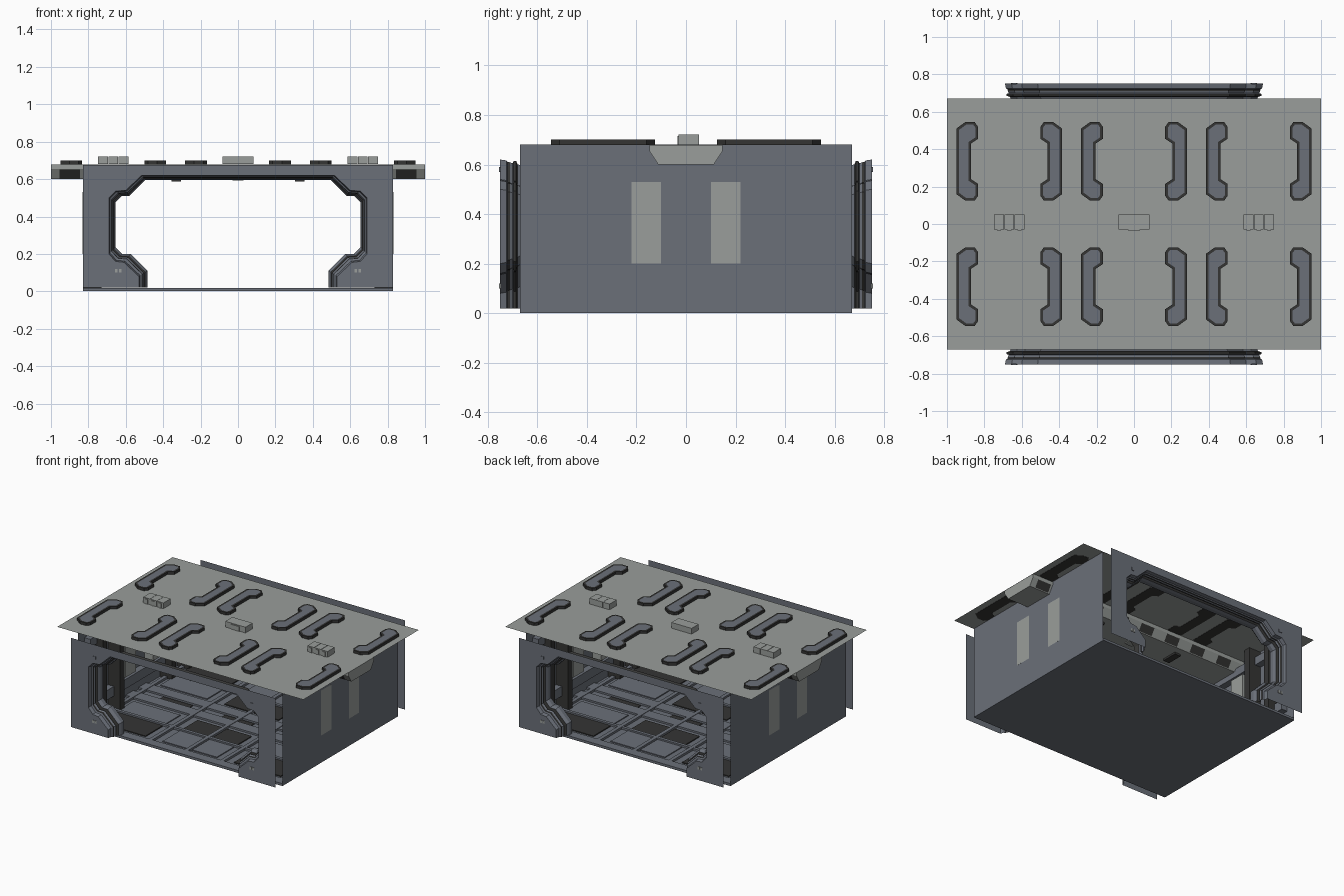
import bpy, bmesh, math
from mathutils import Vector

if "Cube" in bpy.data.objects:
    bpy.data.objects.remove(bpy.data.objects["Cube"])


def material(name, rgb):
    m = bpy.data.materials.new(name)
    m.diffuse_color = (*rgb, 1)
    m.use_nodes = True
    m.node_tree.nodes["Principled BSDF"].inputs["Base Color"].default_value = m.diffuse_color
    return m


BLUE = material("blue_grey_metal", (0.145, 0.16, 0.19))
LIGHT = material("light_grey_metal", (0.32, 0.34, 0.325))
DARK = material("dark_rubber", (0.035, 0.035, 0.034))


def finish(name, bm, mats):
    me = bpy.data.meshes.new(name)
    bm.to_mesh(me)
    bm.free()
    for m in mats:
        me.materials.append(m)
    ob = bpy.data.objects.new(name, me)
    bpy.context.collection.objects.link(ob)
    return ob


def box(name, lo, hi, mat):
    bm = bmesh.new()
    bmesh.ops.create_cube(bm, size=1)
    for v in bm.verts:
        v.co = [(a + b) / 2 + c * (b - a) for a, b, c in zip(lo, hi, v.co)]
    return finish(name, bm, [mat])


def sheet(name, pts, mat):
    bm = bmesh.new()
    bm.faces.new([bm.verts.new(p) for p in pts])
    return finish(name, bm, [mat])


def prism(name, pts, vec, mats, rim=0):
    """Extrude an outline; an optional rim leaves an inset top in the second colour."""
    bm = bmesh.new()
    base = bm.faces.new([bm.verts.new(p) for p in pts])
    ext = bmesh.ops.extrude_face_region(bm, geom=[base], use_keep_orig=True)["geom"]
    bmesh.ops.translate(bm, vec=vec, verts=[g for g in ext if isinstance(g, bmesh.types.BMVert)])
    bmesh.ops.recalc_face_normals(bm, faces=bm.faces[:])
    if rim:
        top = max(bm.faces, key=lambda f: f.calc_center_median().dot(Vector(vec)))
        bmesh.ops.inset_region(bm, faces=[top], thickness=rim, use_even_offset=True)
        top.material_index = 1
    return finish(name, bm, mats)


# Outer shell: side walls, floor sheet and overhanging roof sheet
W, D, H = 0.83, 0.67, 0.68
sheet("roof", [(-1, -D, H), (1, -D, H), (1, D, H), (-1, D, H)], LIGHT)
sheet("underside", [(-W, -D, 0), (-W, D, 0), (W, D, 0), (W, -D, 0)], BLUE)
for s in (-1, 1):
    sheet("side_wall", [(s * W, -D, 0), (s * W, D, 0), (s * W, D, H), (s * W, -D, H)], BLUE)

# Doorway half profiles: wide mouth and narrow throat
MOUTH = [(.53, .02), (.53, .08), (.61, .155), (.655, .16), (.69, .20),
         (.69, .50), (.655, .535), (.60, .54), (.515, .62)]
THROAT = [(.485, .02), (.485, .11), (.575, .20), (.62, .20), (.655, .235),
          (.655, .475), (.62, .51), (.58, .51), (.495, .595)]


def arch(t):
    half = [(a + (c - a) * t, b + (d - b) * t) for (a, b), (c, d) in zip(MOUTH, THROAT)]
    return half + [(-x, z) for x, z in reversed(half)]


# End plates with stepped door frames: (y, narrowing, dark band after this ring)
RINGS = [(.75, 0, 0), (.725, .15, 0), (.72, .4, 1), (.71, .45, 0), (.70, .6, 0),
         (.695, .25, 1), (.685, .25, 1), (.68, .75, 0), (.66, 1, 0), (.63, 1, 1), (.61, .4, 1)]
for s in (-1, 1):
    outer = [(-W, .02), (-W, .675), (W, .675), (W, .02)]
    sheet("end_plate", [(x, s * .75, z) for x, z in arch(0) + outer], BLUE)
    bm = bmesh.new()
    rings = [[bm.verts.new((x, s * y, z)) for x, z in arch(t)] for y, t, _ in RINGS]
    for k in range(len(RINGS) - 1):
        for i in range(len(rings[0]) - 1):
            f = bm.faces.new((rings[k][i], rings[k][i + 1], rings[k + 1][i + 1], rings[k + 1][i]))
            f.material_index = RINGS[k][2]
    finish("door_frame", bm, [BLUE, DARK])
    # Plate bolts and the sill
    for m in (-1, 1):
        for dx in (-.01, .01):
            cx = m * .64 + dx
            box("lower_bolt", (cx - .007, s * .75 - .004, .10), (cx + .007, s * .75 + .004, .12), LIGHT)
        box("upper_bolt", (m * .64 - .012, s * .75 - .004, .57), (m * .64 + .012, s * .75 + .004, .59), BLUE)
    y0, y1 = sorted((s * .60, s * .67))
    box("door_sill", (-W, y0, .001), (W, y1, .018), BLUE)

# Roof grip pads: three mirrored pairs in two rows
PAD = [(.283, .16), (.235, .125), (.185, .125), (.167, .15), (.167, .215), (.205, .24)]
PAD += [(x, .67 - y) for x, y in reversed(PAD)]
for cx in (-.667, 0, .667):
    for m in (-1, 1):
        for s in (-1, 1):
            prism("roof_pad", [(cx + m * x, s * y, H - .0015) for x, y in PAD],
                  (0, 0, .0215), [DARK, BLUE], rim=.014)

# Roof blocks along the middle
for cx, n in ((-.667, 3), (0, 1), (.667, 3)):
    w = .166 / n
    for i in range(n):
        x0 = cx - .083 + i * w
        box("roof_block", (x0 + .001, -.03, H), (x0 + w - .001, .052, .722), LIGHT)
        box("block_tab", (x0 + w * .3, -.035, H), (x0 + w * .7, -.03, .715), LIGHT)

# Ceiling cross beam running out to both overhangs, with dark sloped inserts
SECT = [(-.148, .679), (-.148, .655), (-.112, .60), (.112, .60), (.148, .655), (.148, .679)]
prism("cross_beam", [(-1, y, z) for y, z in SECT], (2, 0, 0), [LIGHT])
for cx in (-.90, -.667, -.44, -.22, 0, .22, .44, .667, .90):
    for s in (-1, 1):
        a, b = (s * .1165, .604), (s * .1475, .652)
        sheet("beam_insert", [(cx - .055, *a), (cx + .055, *a), (cx + .055, *b), (cx - .055, *b)], DARK)
for cx in (-.33, .33):
    box("ceiling_clip", (cx - .025, -.06, .586), (cx + .025, .06, .60), DARK)
box("ceiling_lamp", (-.03, -.06, .592), (.03, .06, .60), LIGHT)

# Floor: ribs and panels
for s in (-1, 1):
    y0, y1 = sorted((s * .03, s * .12))
    box("floor_walkway", (-W, y0, .001), (W, y1, .014), BLUE)
    for cx, half, mat in ((-.55, .19, DARK), (-.12, .10, BLUE), (.12, .10, BLUE), (.55, .19, DARK)):
        for c, h in ((.24, .085), (.46, .10)):
            m = mat if c > .3 else (BLUE if mat is DARK else DARK)
            box("floor_panel", (cx - half, s * c - h, .001), (cx + half, s * c + h, .008), m)
    box("floor_rib", (-W, s * .342 - .012, .001), (W, s * .342 + .012, .016), BLUE)
for x in (-.78, -.29, 0, .29, .78):
    box("floor_rib", (x - .014, -.62, .001), (x + .014, .62, .017), BLUE)
for x in (-.5, 0, .5):
    box("floor_strip", (x - .12, -.02, .001), (x + .12, .02, .006), DARK)

# Inner wall ribs and wall lockers that show through the skin
for m in (-1, 1):
    for y in (-.5, -.3, .3, .5):
        x0, x1 = sorted((m * .73, m * .828))
        box("wall_rib", (x0, y - .025, .001), (x1, y + .025, .675), DARK)
    x0, x1 = sorted((m * .78, m * .828))
    box("wall_rail", (x0, -.6, .10), (x1, .6, .17), BLUE)
    box("wall_rail", (x0, -.6, .56), (x1, .6, .62), BLUE)
    for y in (-.16, .16):
        x0, x1 = sorted((m * .76, m * .8305))
        box("wall_locker", (x0, y - .06, .20), (x1, y + .06, .53), LIGHT)
